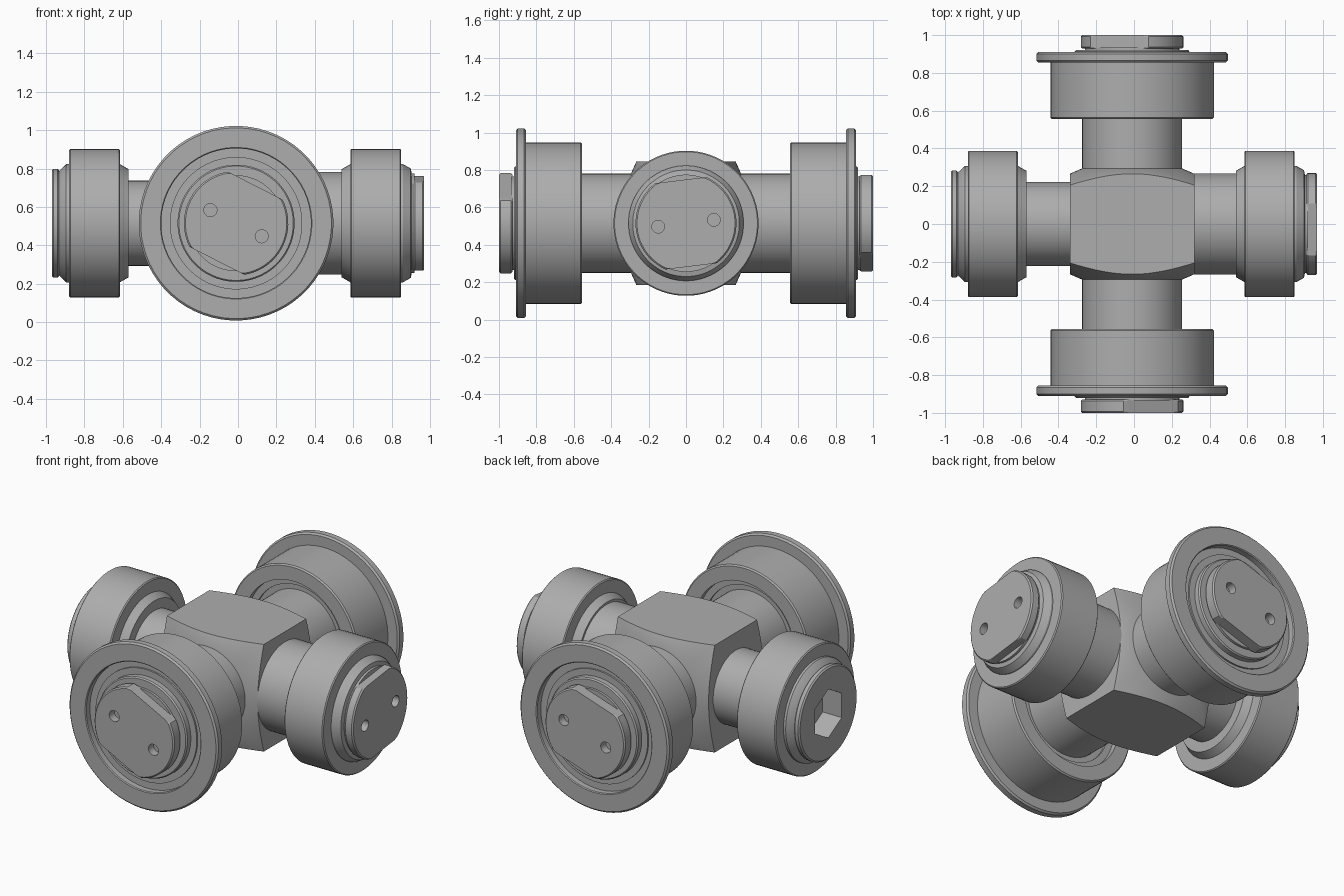
import bpy, bmesh
from math import cos, sin, pi, radians
from mathutils import Matrix, Vector

cube = bpy.data.objects.get("Cube")
if cube:
    bpy.data.objects.remove(cube, do_unlink=True)

steel = bpy.data.materials.new("grey_steel")
steel.use_nodes = True
grey = (0.42, 0.42, 0.42, 1)
steel.diffuse_color = grey
steel.node_tree.nodes["Principled BSDF"].inputs["Base Color"].default_value = grey

CENTRE = Vector((-0.01, 0, 0.515))
SEGMENTS = 64


def arm_frame(direction, tilt=0):
    """Local z points out along the arm, local y points up."""
    out, up = Vector(direction), Vector((0, 0, 1))
    basis = Matrix((up.cross(out), up, out)).transposed().to_4x4()
    origin = CENTRE if out.y else Vector((0, CENTRE.y, CENTRE.z))
    return Matrix.Translation(origin) @ basis @ Matrix.Rotation(radians(tilt), 4, 'Z')


def finish(name, bm, frame):
    bmesh.ops.recalc_face_normals(bm, faces=bm.faces)
    mesh = bpy.data.meshes.new(name)
    bm.to_mesh(mesh)
    bm.free()
    mesh.materials.append(steel)
    mesh.transform(frame)
    obj = bpy.data.objects.new(name, mesh)
    bpy.context.collection.objects.link(obj)
    return obj


def smooth(obj):
    bpy.ops.object.select_all(action='DESELECT')
    obj.select_set(True)
    bpy.context.view_layer.objects.active = obj
    bpy.ops.object.shade_smooth_by_angle(angle=radians(25))


def lathe(name, profile, frame, closed=False, flat=None, sides=SEGMENTS):
    """Spin (radius, distance) points; flat trims two opposite sides."""
    bm = bmesh.new()
    rings = []
    for r, t in profile:
        ring = []
        for i in range(sides):
            a = 2 * pi * (i + 0.5) / sides
            y = r * sin(a)
            if flat:
                y = max(-flat, min(flat, y))
            ring.append(bm.verts.new((r * cos(a), y, t)))
        rings.append(ring)
    pairs = list(zip(rings, rings[1:]))
    if closed:
        pairs.append((rings[-1], rings[0]))
    else:
        bm.faces.new(rings[0])
        bm.faces.new(rings[-1])
    for a, b in pairs:
        for i in range(sides):
            j = (i + 1) % sides
            bm.faces.new((a[i], a[j], b[j], b[i]))
    return finish(name, bm, frame)


def boolean(obj, cutter, operation):
    mod = obj.modifiers.new("cut", 'BOOLEAN')
    mod.operation, mod.object, mod.solver = operation, cutter, 'EXACT'
    bpy.ops.object.select_all(action='DESELECT')
    obj.select_set(True)
    bpy.context.view_layer.objects.active = obj
    bpy.ops.object.modifier_apply(modifier=mod.name)
    bpy.data.objects.remove(cutter, do_unlink=True)


def flat_cap(name, direction, tilt, inner, outer, radius, flat):
    """End cap with two trimmed sides and two spanner holes."""
    frame = arm_frame(direction, tilt)
    c = 0.008
    cap = lathe(name, [(radius - c, inner), (radius, inner + c),
                       (radius, outer - c), (radius - c, outer)], frame, flat=flat)
    for side in (-1, 1):
        hole = frame @ Matrix.Translation((side * 0.15, 0, 0))
        cutter = lathe("hole_cutter", [(0.034, outer - 0.05), (0.034, outer + 0.05)],
                       hole, sides=24)
        boolean(cap, cutter, 'DIFFERENCE')
    smooth(cap)


# Square hub with conical chamfers at both ends
bm = bmesh.new()
bmesh.ops.create_cube(bm, size=1, matrix=Matrix.Diagonal((0.66, 0.66, 0.6, 1)))
hub = finish("hub", bm, arm_frame((0, -1, 0)))
cone = lathe("hub_cutter", [(0.25, -0.301), (0.56, -0.165), (0.56, 0.165), (0.25, 0.301)],
             arm_frame((0, -1, 0)))
boolean(hub, cone, 'INTERSECT')
smooth(hub)

# Front and back arms with flanged rollers
for label, side, tilt in (("front", -1, -27), ("back", 1, -18)):
    out = (0, side, 0)
    frame = arm_frame(out)
    smooth(lathe(label + "_shaft", [(0.265, 0.2), (0.265, 0.91)], frame))
    smooth(lathe(label + "_flanged_roller", [
        (0.34, 0.555), (0.425, 0.555), (0.433, 0.563), (0.433, 0.855),
        (0.497, 0.855), (0.507, 0.865), (0.507, 0.9), (0.497, 0.91),
        (0.395, 0.91), (0.39, 0.905), (0.39, 0.87), (0.34, 0.87)], frame, closed=True))
    smooth(lathe(label + "_bearing", [
        (0.26, 0.61), (0.3, 0.61), (0.3, 0.595), (0.345, 0.595),
        (0.345, 0.88), (0.26, 0.88)], frame, closed=True))
    smooth(lathe(label + "_washer", [
        (0.305, 0.87), (0.305, 0.912), (0.298, 0.92), (0.25, 0.92), (0.25, 0.935)], frame))
    flat_cap(label + "_cap", out, tilt, 0.928, 1.0, 0.272, 0.22)

# Left and right arms with plain rollers
for label, side, shaft, start in (("left", 1, 0.268, 0.54), ("right", -1, 0.222, 0.57)):
    frame = arm_frame((side, 0, 0))
    shift = 0 if side > 0 else 0.03
    smooth(lathe(label + "_shaft", [(shaft, 0.2), (shaft, 0.7)], frame))
    smooth(lathe(label + "_roller", [
        (0.29, 0.585 + shift), (0.382, 0.585 + shift), (0.388, 0.591 + shift),
        (0.388, 0.844 + shift), (0.382, 0.85 + shift), (0.29, 0.85 + shift)],
        frame, closed=True))
    # Tapered collar on both faces of the roller
    smooth(lathe(label + "_collar", [
        (0.282, start), (0.308, start + 0.045), (0.308, 0.86 + shift),
        (0.285, 0.9 + shift), (0.26, 0.905 + shift), (0.26, 0.92 + shift)]
        if side > 0 else [
        (0.282, start), (0.308, start + 0.045), (0.308, 0.895),
        (0.275, 0.93), (0.265, 0.936)], frame))

flat_cap("left_cap", (1, 0, 0), 7, 0.913, 0.97, 0.27, 0.232)

# Round end cap with a hexagonal socket
frame = arm_frame((-1, 0, 0))
cap = lathe("right_cap", [(0.275, 0.932), (0.284, 0.94), (0.284, 0.962), (0.275, 0.97)], frame)
boolean(cap, lathe("socket_cutter", [(0.15, 0.8), (0.15, 1.1)], frame, sides=6), 'DIFFERENCE')
smooth(cap)
collar = bpy.data.objects["right_collar"]
boolean(collar, lathe("socket_cutter", [(0.15, 0.84), (0.15, 1.1)], frame, sides=6), 'DIFFERENCE')
smooth(collar)
